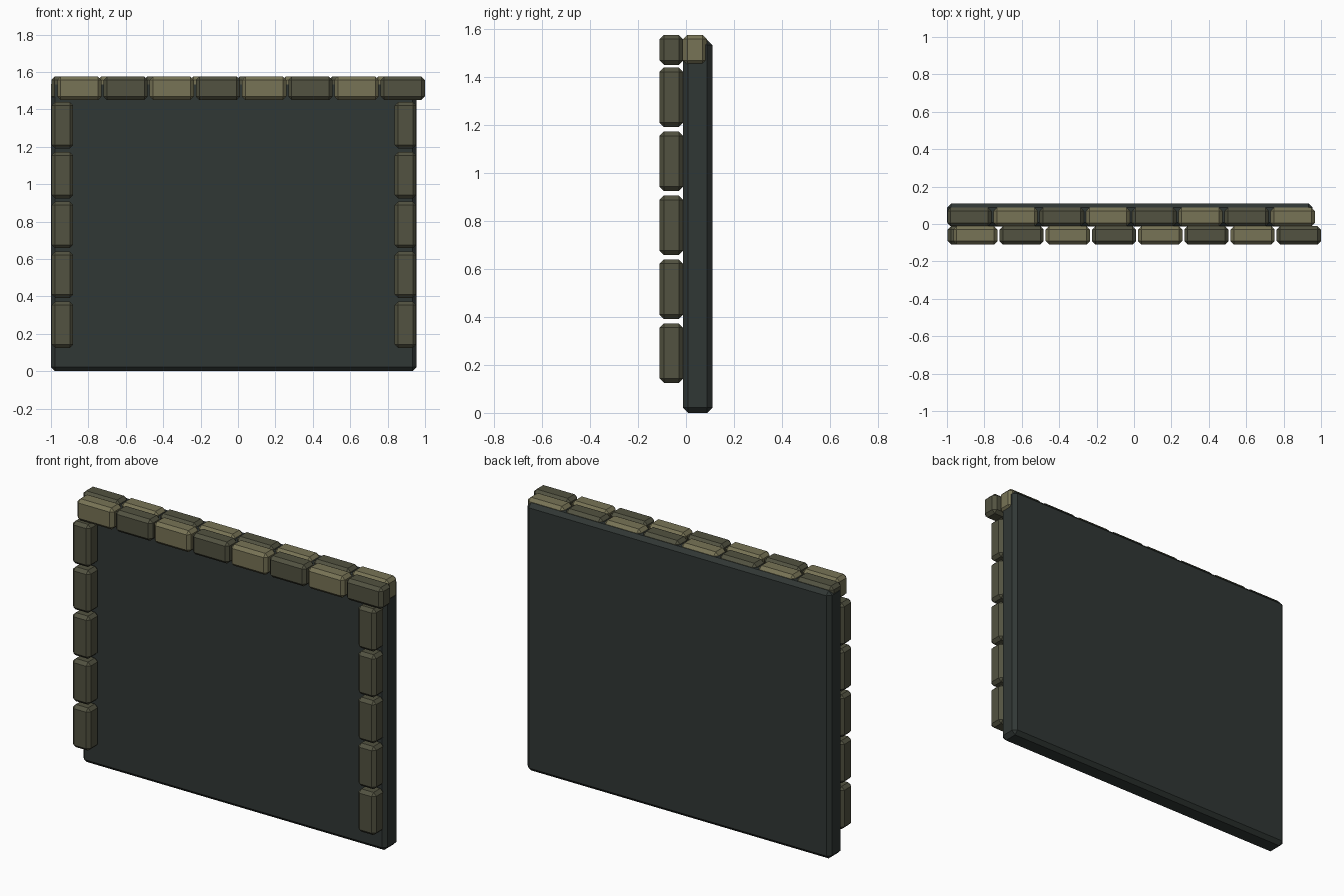
import bpy, bmesh

if "Cube" in bpy.data.objects:
    bpy.data.objects.remove(bpy.data.objects["Cube"])


def material(name, color):
    m = bpy.data.materials.new(name)
    m.diffuse_color = (*color, 1)
    m.use_nodes = True
    m.node_tree.nodes["Principled BSDF"].inputs["Base Color"].default_value = m.diffuse_color
    return m


SLATE = material("dark_slate", (0.030, 0.038, 0.035))
LIGHT = material("light_stone", (0.185, 0.172, 0.092))
DARK = material("dark_stone", (0.085, 0.085, 0.052))


def block(name, lo, hi, mat, chamfer=0.018):
    """Chamfered box spanning the corners lo to hi."""
    bm = bmesh.new()
    bmesh.ops.create_cube(bm, size=1)
    for v in bm.verts:
        v.co = [(a + b) / 2 + c * (b - a) for a, b, c in zip(lo, hi, v.co)]
    bmesh.ops.bevel(bm, geom=bm.edges[:], offset=chamfer, segments=1,
                    affect='EDGES', profile=0.5)
    me = bpy.data.meshes.new(name)
    bm.to_mesh(me)
    bm.free()
    me.materials.append(mat)
    ob = bpy.data.objects.new(name, me)
    bpy.context.collection.objects.link(ob)
    return ob


# Wall panel
block("wall_panel", (-1.0, -0.013, 0.0), (0.955, 0.11, 1.555), SLATE, 0.022)

# Two staggered rows of bricks along the top
PITCH = 0.247
for i in range(8):
    x = -0.966 + i * PITCH
    block(f"front_top_brick_{i + 1}", (x, -0.11, 1.45), (x + 0.236, -0.012, 1.575),
          DARK if i % 2 else LIGHT)
    x = -0.998 + i * PITCH
    block(f"back_top_brick_{i + 1}", (x, -0.012, 1.45), (x + 0.236, 0.087, 1.575),
          LIGHT if i % 2 else DARK)

# Brick columns down both sides of the front
for side, x in (("left", -0.996), ("right", 0.838)):
    for i in range(5):
        z = 0.125 + i * 0.2665
        block(f"{side}_column_brick_{i + 1}", (x, -0.11, z), (x + 0.115, -0.012, z + 0.248), DARK)
